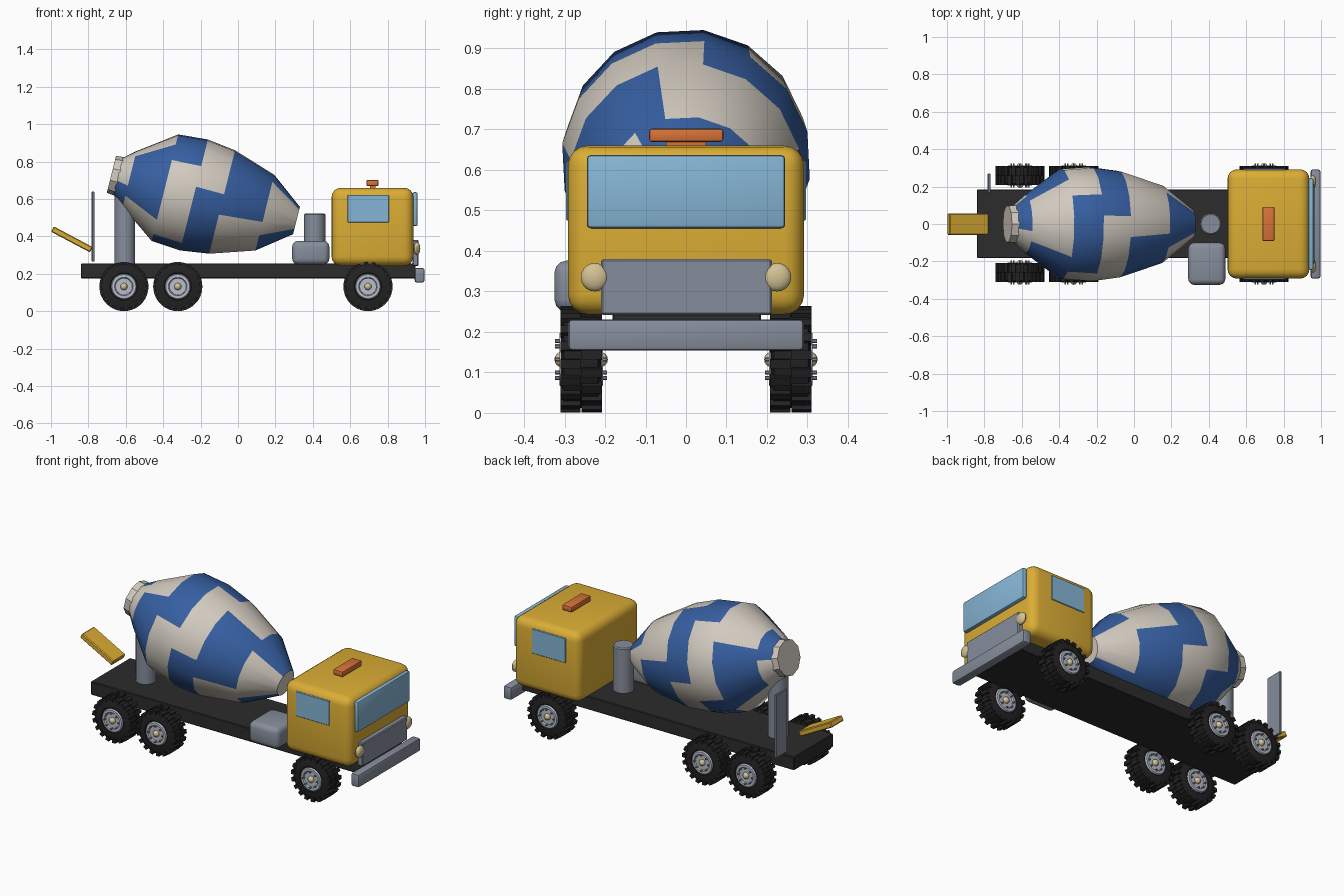
import bpy, bmesh, math
from mathutils import Vector, Matrix

if "Cube" in bpy.data.objects:
    bpy.data.objects.remove(bpy.data.objects["Cube"])


def material(name, rgb):
    m = bpy.data.materials.new(name)
    m.diffuse_color = (*rgb, 1)
    m.use_nodes = True
    m.node_tree.nodes["Principled BSDF"].inputs["Base Color"].default_value = m.diffuse_color
    return m


YELLOW = material("cab yellow", (0.71, 0.42, 0.035))
BLUE = material("drum blue", (0.037, 0.115, 0.36))
CREAM = material("drum cream", (0.64, 0.59, 0.52))
GREY = material("steel grey", (0.24, 0.27, 0.33))
DARK = material("frame black", (0.025, 0.025, 0.025))
RUBBER = material("tyre black", (0.016, 0.016, 0.016))
GLASS = material("window glass", (0.24, 0.47, 0.67))
ORANGE = material("beacon orange", (0.68, 0.17, 0.04))
LAMP = material("lamp tan", (0.66, 0.54, 0.30))
SILVER = material("hub silver", (0.48, 0.52, 0.60))


def finish(name, bm, mats):
    me = bpy.data.meshes.new(name)
    bmesh.ops.recalc_face_normals(bm, faces=bm.faces)
    bm.to_mesh(me)
    bm.free()
    for m in mats:
        me.materials.append(m)
    ob = bpy.data.objects.new(name, me)
    bpy.context.collection.objects.link(ob)
    return ob


def box(name, x, y, z, mat, bevel=0.0, segs=2):
    """Box from (min, max) ranges with optional rounded edges."""
    bm = bmesh.new()
    size = [b - a for a, b in (x, y, z)]
    mid = [(a + b) / 2 for a, b in (x, y, z)]
    bmesh.ops.create_cube(bm, size=1, matrix=Matrix.Translation(mid) @ Matrix.Diagonal((*size, 1)))
    if bevel:
        bmesh.ops.bevel(bm, geom=bm.edges[:], offset=bevel, segments=segs, profile=0.5, affect='EDGES')
    return finish(name, bm, [mat])


def cylinder(name, x, y, z0, z1, r, mat, sides=24):
    bm = bmesh.new()
    bmesh.ops.create_cone(bm, cap_ends=True, segments=sides, radius1=r, radius2=r, depth=z1 - z0,
                          matrix=Matrix.Translation((x, y, (z0 + z1) / 2)))
    bmesh.ops.bevel(bm, geom=[e for e in bm.edges if abs(e.verts[0].co.z - e.verts[1].co.z) < 1e-5],
                    offset=0.006, segments=1, affect='EDGES')
    return finish(name, bm, [mat])


def revolve(bm, profile, sides, place, start=0.0, closed=False, rule=lambda i, j: 0, cap_mat=0):
    """Rings of (t, r) placed by place(t, r, angle); rule gives each face's material."""
    rings = [[bm.verts.new(place(t, r, start + 2 * math.pi * j / sides)) for j in range(sides)]
             for t, r in profile]
    n = len(rings)
    for i in range(n if closed else n - 1):
        a, b = rings[i], rings[(i + 1) % n]
        for j in range(sides):
            k = (j + 1) % sides
            bm.faces.new((a[j], a[k], b[k], b[j])).material_index = rule(i, j)
    if not closed:
        for ring in (rings[0], rings[-1]):
            bm.faces.new(ring).material_index = cap_mat


# Chassis
box("chassis_frame", (-0.84, 0.95), (-0.182, 0.185), (0.176, 0.256), DARK, 0.004, 1)

# Cab with windows, grille, bumper and beacon
box("cab", (0.5, 0.938), (-0.292, 0.292), (0.243, 0.66), YELLOW, 0.05, 4)
box("windshield", (0.932, 0.961), (-0.245, 0.245), (0.456, 0.637), GLASS, 0.01)
for s, side in ((-1, "right"), (1, "left")):
    box("side_window_" + side, (0.585, 0.807), sorted((s * 0.287, s * 0.296)), (0.475, 0.622), GLASS, 0.003, 1)
    bm = bmesh.new()
    bmesh.ops.create_uvsphere(bm, u_segments=16, v_segments=10, radius=0.035,
                              matrix=Matrix.Translation((0.957, s * 0.225, 0.335)) @ Matrix.Diagonal((0.5, 1, 1, 1)))
    finish("headlight_" + side, bm, [LAMP])
box("grille", (0.932, 0.966), (-0.21, 0.212), (0.242, 0.38), GREY, 0.005, 1)
box("bumper", (0.945, 0.997), (-0.291, 0.291), (0.154, 0.231), GREY, 0.01)
box("beacon", (0.687, 0.751), (-0.091, 0.092), (0.669, 0.702), ORANGE, 0.007)
box("beacon_mount", (0.705, 0.735), (-0.05, 0.05), (0.65, 0.675), ORANGE)

# Tank and pump behind the cab
box("water_tank", (0.29, 0.488), (-0.325, -0.1), (0.25, 0.376), GREY, 0.03, 3)
cylinder("pump_post", 0.41, 0, 0.25, 0.522, 0.057, GREY)

# Mixing drum: tilted rings with a stepped two-colour spiral
TILT = math.radians(14)
AXIS = Vector((-math.cos(TILT), 0, math.sin(TILT)))
UP = Vector((math.sin(TILT), 0, math.cos(TILT)))
FRONT = Vector((0.313, 0, 0.485))


def on_drum(t, r, a):
    return FRONT + AXIS * t + UP * (r * math.cos(a)) + Vector((0, r * math.sin(a), 0))


bm = bmesh.new()
revolve(bm, [(0, 0.076), (0.175, 0.211), (0.41, 0.288), (0.565, 0.309), (0.725, 0.297), (0.92, 0.155), (0.985, 0.1)],
        16, on_drum, start=math.radians(8.44),
        rule=lambda i, j: 0 if (j + 3 * (i - 2)) % 8 < 4 else 1, cap_mat=1)
finish("mixing_drum", bm, [BLUE, CREAM])
bm = bmesh.new()
revolve(bm, [(0.975, 0.106), (1.02, 0.102)], 10, on_drum)
finish("drum_mouth_ring", bm, [CREAM])

# Rear support, upright panel and discharge chute
cylinder("drum_support", -0.605, 0, 0.25, 0.66, 0.055, GREY)
box("rear_panel", (-0.782, -0.767), (0.168, 0.27), (0.265, 0.64), GREY, 0.003, 1)
chute = box("discharge_chute", (-0.118, 0.118), (-0.058, 0.057), (-0.016, 0.016), YELLOW, 0.005, 1)
chute.location = (-0.888, 0, 0.384)
chute.rotation_euler = (0, math.radians(28), 0)


# Wheel: tyre, staggered lugs, hub, bolts and centre caps, turning about y
def on_wheel(t, r, a):
    return Vector((r * math.sin(a), t, r * math.cos(a)))


def paint(bm, verts, index):
    for f in {f for v in verts for f in v.link_faces}:
        f.material_index = index


bm = bmesh.new()
revolve(bm, [(-0.044, 0.066), (-0.05, 0.074), (-0.049, 0.104), (-0.042, 0.12), (0.042, 0.12),
             (0.049, 0.104), (0.05, 0.074), (0.044, 0.066)], 32, on_wheel, closed=True)
LUGS = 18
for s in (-1, 1):
    for k in range(LUGS):
        a = 2 * math.pi * (k + (0.25 if s > 0 else -0.25)) / LUGS
        m = (Matrix.Rotation(a, 4, 'Y') @ Matrix.Translation((0, s * 0.026, 0.1195))
             @ Matrix.Diagonal((0.022, 0.05, 0.023, 1)))
        bmesh.ops.create_cube(bm, size=1, matrix=m)
revolve(bm, [(-0.047, 0.045), (-0.054, 0.05), (-0.054, 0.064), (-0.044, 0.07), (0.044, 0.07),
             (0.054, 0.064), (0.054, 0.05), (0.047, 0.045)], 24, on_wheel, rule=lambda i, j: 1, cap_mat=1)
for s in (-1, 1):
    for k in range(8):
        a = 2 * math.pi * k / 8
        m = Matrix.Translation(on_wheel(s * 0.055, 0.046, a)) @ Matrix.Rotation(math.pi / 2, 4, 'X')
        v = bmesh.ops.create_cone(bm, cap_ends=True, segments=6, radius1=0.005, radius2=0.005,
                                  depth=0.018, matrix=m)["verts"]
        paint(bm, v, 2)
    v = bmesh.ops.create_uvsphere(bm, u_segments=12, v_segments=8, radius=0.019,
                                  matrix=Matrix.Translation((0, s * 0.047, 0)))["verts"]
    paint(bm, v, 3)
wheel = finish("wheel", bm, [RUBBER, SILVER, GREY, LAMP])
for x, where in ((-0.61, "rear"), (-0.322, "middle"), (0.695, "front")):
    for s, side in ((-1, "right"), (1, "left")):
        ob = bpy.data.objects.new(f"wheel_{where}_{side}", wheel.data)
        ob.location = (x, s * 0.259, 0.132)
        bpy.context.collection.objects.link(ob)
bpy.data.objects.remove(wheel)

# Smooth rounded surfaces, keep hard edges
for ob in bpy.context.collection.objects:
    ob.select_set(True)
    bpy.context.view_layer.objects.active = ob
bpy.ops.object.shade_smooth_by_angle(angle=math.radians(32))
